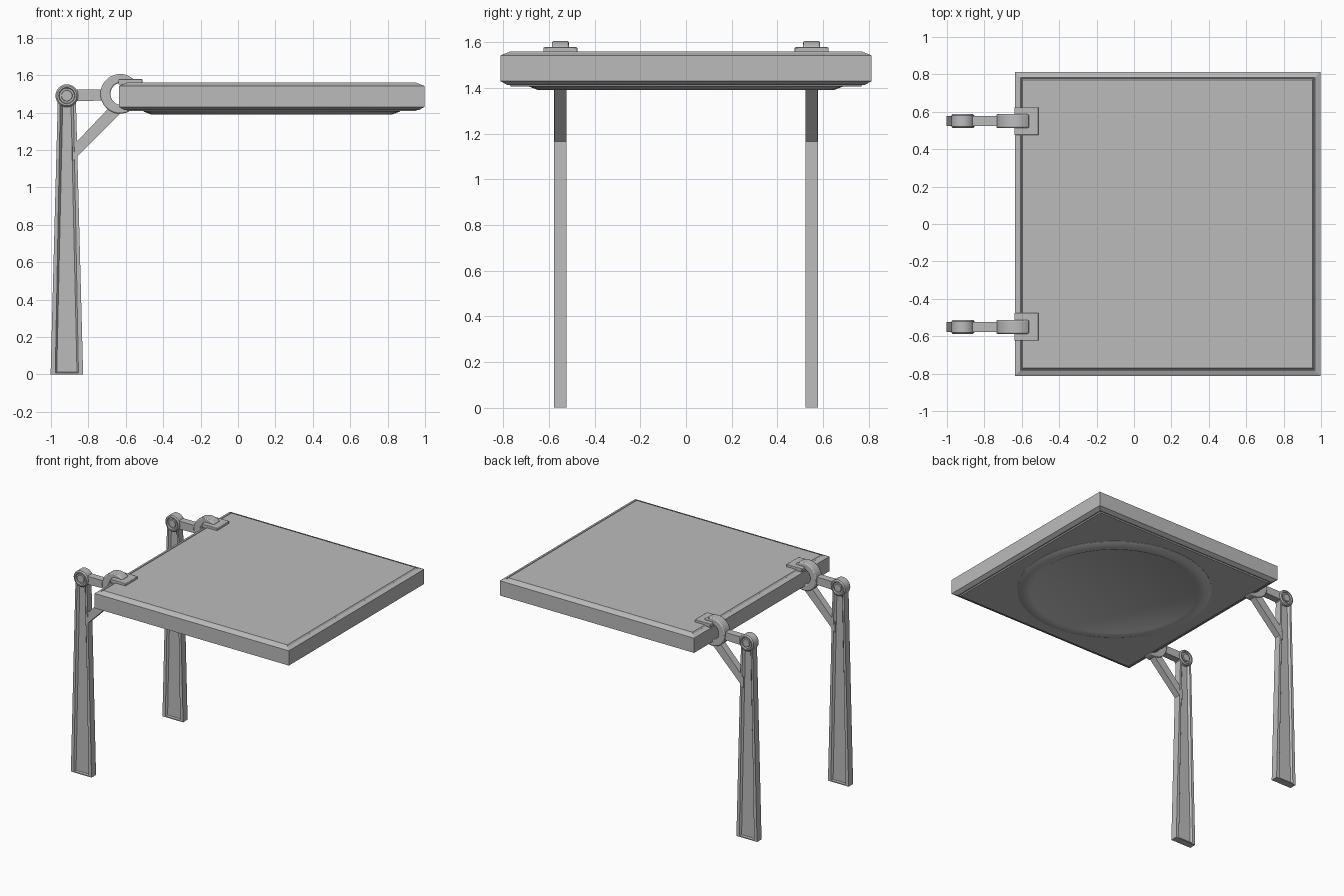
import bpy, bmesh
from math import sin, cos, pi, radians
from mathutils import Vector

cube = bpy.data.objects.get("Cube")
if cube:
    bpy.data.objects.remove(cube, do_unlink=True)

grey = bpy.data.materials.new("plain grey")
grey.use_nodes = True
grey.diffuse_color = (0.5, 0.5, 0.5, 1)
grey.node_tree.nodes["Principled BSDF"].inputs["Base Color"].default_value = grey.diffuse_color


def loft(name, loops, bevel=0):
    """Skin a stack of matching point loops and cap both ends."""
    bm = bmesh.new()
    rings = [[bm.verts.new(p) for p in loop] for loop in loops]
    n = len(rings[0])
    for a, b in zip(rings, rings[1:]):
        for i in range(n):
            j = (i + 1) % n
            bm.faces.new((a[i], a[j], b[j], b[i]))
    bm.faces.new(rings[0][::-1])
    bm.faces.new(rings[-1])
    bmesh.ops.recalc_face_normals(bm, faces=bm.faces)
    mesh = bpy.data.meshes.new(name)
    bm.to_mesh(mesh)
    bm.free()
    mesh.materials.append(grey)
    obj = bpy.data.objects.new(name, mesh)
    bpy.context.collection.objects.link(obj)
    if bevel:
        mod = obj.modifiers.new("soft edges", "BEVEL")
        mod.width = bevel
        mod.segments = 2
        mod.limit_method = "ANGLE"
        mod.angle_limit = radians(40)
    bpy.context.view_layer.objects.active = obj
    for o in bpy.context.selected_objects:
        o.select_set(False)
    obj.select_set(True)
    bpy.ops.object.shade_smooth_by_angle(angle=radians(30))
    return obj


def slab_loop(inset, z):
    x0, x1, y = -0.637 + inset, 0.997 - inset, 0.813 - inset
    return [(x0, -y, z), (x1, -y, z), (x1, y, z), (x0, y, z)]


def circle(cx, cy, r, n, start=0, end=2 * pi, closed=True):
    steps = n if closed else n - 1
    return [(cx + r * cos(start + (end - start) * i / steps),
             cy + r * sin(start + (end - start) * i / steps)) for i in range(n)]


def at_y(profile, y):
    return [(x, y, z) for x, z in profile]


def prism(name, profile, y, half, bevel=0):
    return loft(name, [at_y(profile, y - half), at_y(profile, y + half)], bevel)


# Square top with sloped rims and thin steps above and below
loft("top_slab", [slab_loop(i, z) for i, z in (
    (0.045, 1.407), (0.04, 1.415), (0.03, 1.413), (0, 1.43),
    (0, 1.542), (0.03, 1.554), (0.035, 1.55), (0.042, 1.56))])

# Round rim under the slab with a shallow recess
loft("underside_ring", [[(x, y, z) for x, y in circle(0.18, 0, r, 64)] for r, z in (
    (0.685, 1.415), (0.685, 1.405), (0.645, 1.39), (0.595, 1.39), (0.58, 1.398))])

HUB_X, HUB_Z = -0.915, 1.49


def leg_outline(base, top, z0, z1):
    return [(HUB_X - base, z0), (HUB_X + base, z0), (HUB_X + top, z1), (HUB_X - top, z1)]


for side, y in (("left_row", -0.55), ("right_row", 0.55)):
    # Tapered leg with sunken panels on both broad faces
    outer = leg_outline(0.087, 0.048, 0, 1.48)
    edge = leg_outline(0.062, 0.035, 0.008, 1.46)
    panel = leg_outline(0.054, 0.022, 0.012, 1.45)
    loft("leg_" + side, [at_y(p, y + d) for p, d in (
        (panel, -0.012), (edge, -0.027), (outer, -0.027),
        (outer, 0.027), (edge, 0.027), (panel, 0.012))])

    # Pivot barrel with a stepped centre
    rings = ((0.028, -0.036), (0.03, -0.028), (0.04, -0.028), (0.044, -0.038), (0.053, -0.038),
             (0.061, -0.03), (0.061, 0.03), (0.053, 0.038), (0.044, 0.038),
             (0.04, 0.028), (0.03, 0.028), (0.028, 0.036))
    loft("pivot_" + side, [at_y(circle(HUB_X, HUB_Z, r, 24), y + d) for r, d in rings])

    # Arm and diagonal brace
    prism("arm_" + side, [(-0.88, 1.46), (-0.7, 1.465), (-0.7, 1.522), (-0.88, 1.522)], y, 0.027)
    prism("brace_" + side, [(-0.885, 1.14), (-0.885, 1.22), (-0.69, 1.425), (-0.615, 1.41)], y, 0.026)

    # Open hook gripping the slab edge
    a, b = radians(48), radians(300)
    hook = circle(-0.63, 1.5, 0.106, 22, a, b, False) + \
        circle(-0.622, 1.5, 0.06, 22, b, a, False)
    prism("hook_" + side, hook, y, 0.037, 0.007)

    # Clamp plate on the slab
    prism("clamp_plate_" + side,
          [(-0.64, 1.55), (-0.51, 1.55), (-0.51, 1.578), (-0.64, 1.578)], y, 0.074, 0.004)
